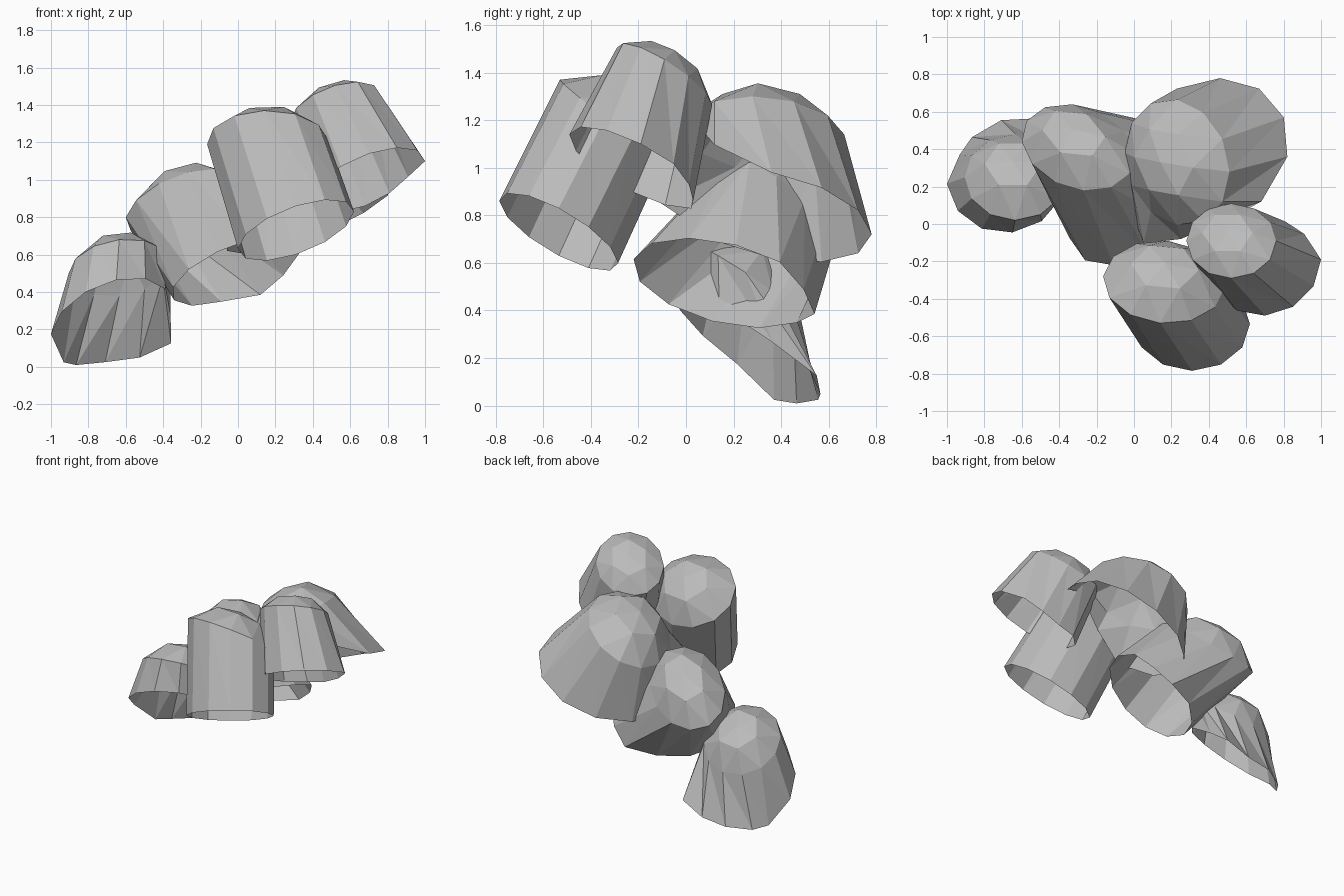
import bpy, math
from mathutils import Vector

if "Cube" in bpy.data.objects:
    bpy.data.objects.remove(bpy.data.objects["Cube"])

grey = bpy.data.materials.new("stone_grey")
grey.diffuse_color = (0.5, 0.5, 0.5, 1)
grey.use_nodes = True
grey.node_tree.nodes["Principled BSDF"].inputs["Base Color"].default_value = grey.diffuse_color
SIDES = 12


def ring(c, u, v, n=SIDES):
    """Tilted elliptical ring: u points to the right rim, v to the front rim."""
    c, u, v = Vector(c), Vector(u), Vector(v)
    return [c + u * math.cos(2 * math.pi * i / n) + v * math.sin(2 * math.pi * i / n)
            for i in range(n)]


def shell(name, rim, crown, height, pulls={}):
    """Hollow, open-bottomed bell: rim and crown rings joined by long panels, faceted cap.
    pulls moves single rim corners."""
    c, u, v = (Vector(p) for p in crown)
    up = v.cross(u).normalized()
    half = SIDES // 2
    verts = ring(*rim)
    for i, offset in pulls.items():
        verts[i] += Vector(offset)
    verts += ring(c, u, v)
    verts += ring(c + up * height * 0.8, u * 0.56, v * 0.56, half)
    verts.append(c + up * height)
    apex = len(verts) - 1
    faces = []
    # side panels
    for i in range(SIDES):
        j = (i + 1) % SIDES
        faces.append((i, SIDES + i, SIDES + j))
        faces.append((i, SIDES + j, j))
    # faceted cap
    for k in range(half):
        a0, a1, a2 = (SIDES + (2 * k + s) % SIDES for s in range(3))
        b0, b1 = 2 * SIDES + k, 2 * SIDES + (k + 1) % half
        faces += [(a0, b0, a1), (a1, b0, b1), (a1, b1, a2), (b0, apex, b1)]
    mesh = bpy.data.meshes.new(name)
    mesh.from_pydata([tuple(p) for p in verts], [], faces)
    mesh.materials.append(grey)
    obj = bpy.data.objects.new(name, mesh)
    bpy.context.collection.objects.link(obj)
    return obj


# each ring: centre, right half-axis, front half-axis
shell("lower_left_shell",
      ((-.68, .255, .245), (.32, .04, .07), (.03, -.3, .22)),
      ((-.635, .25, .53), (.27, 0, .03), (0, -.23, .15)), .16,
      {11: (.06, .11, -.07), 10: (.02, .03, -.04), 0: (0, .07, -.05),
       7: (.04, 0, -.05), 8: (0, -.03, -.01)})
shell("middle_left_shell",
      ((-.01, .16, .515), (.33, .05, .16), (-.1, -.38, .1)),
      ((-.3, .41, .88), (.3, -.03, .08), (.03, -.23, .16)), .17,
      {9: (.03, 0, -.03), 10: (0, -.02, -.02)})
shell("front_shell",
      ((.31, -.535, .73), (.31, 0, .1), (0, -.25, .13)),
      ((.16, -.31, 1.2), (.325, -.03, .01), (-.02, -.22, .17)), .165)
shell("back_shell",
      ((.38, .36, .8), (.44, 0, .18), (-.08, -.42, .08)),
      ((.23, .33, 1.14), (.28, -.05, .16), (0, -.335, .0)), .18,
      {1: (-.04, -.03, .1), 2: (-.03, .03, .24), 3: (-.05, -.02, .15),
       4: (-.04, -.1, .07)})
shell("upper_right_shell",
      ((.7, -.21, 1.0), (.3, .02, .1), (0, -.28, .14)),
      ((.52, -.09, 1.385), (.24, 0, .07), (0, -.2, .12)), .105,
      {11: (-.05, 0, 0), 10: (-.04, -.03, 0), 9: (-.02, -.04, 0)})
